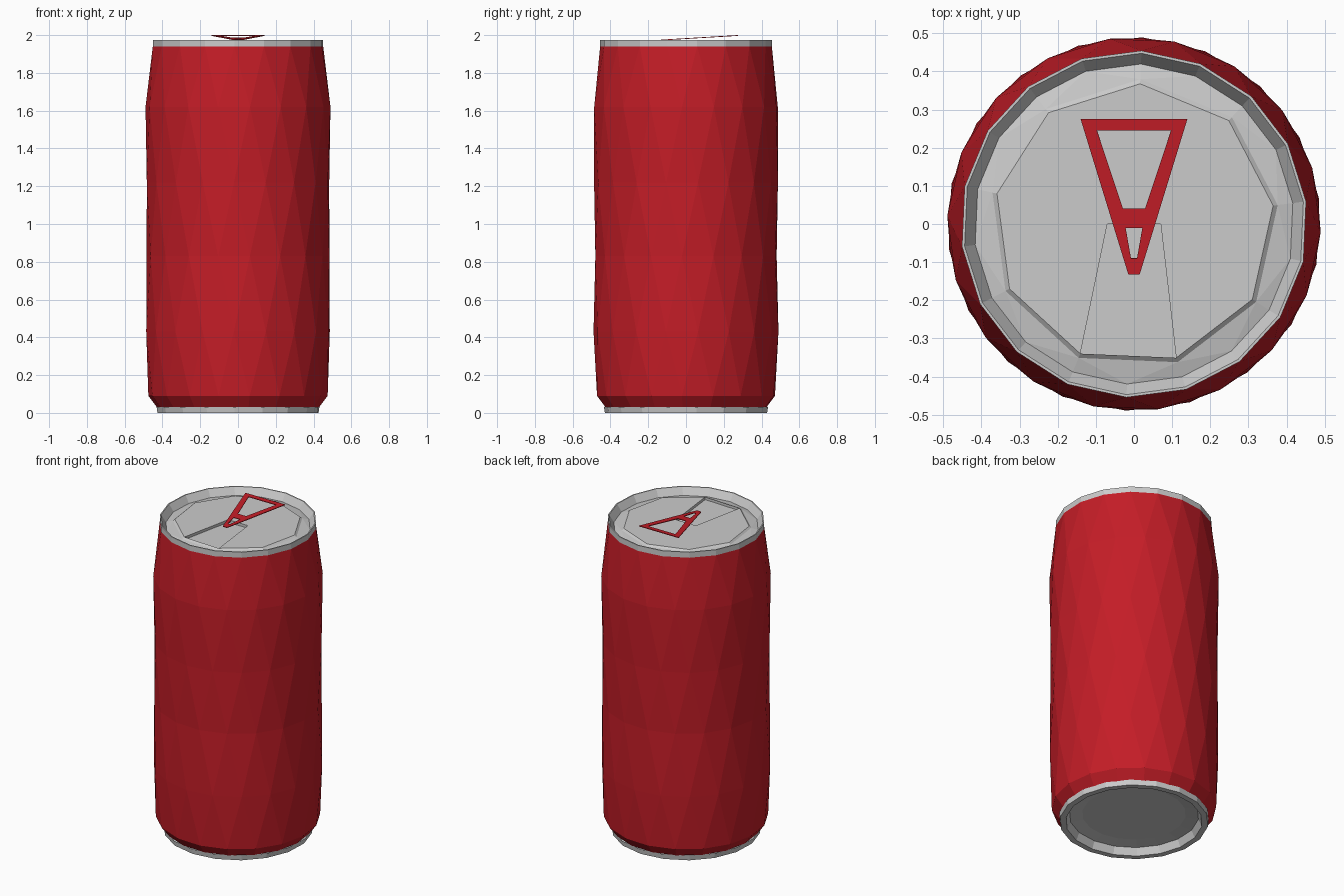
import bpy
from math import cos, sin, radians

if "Cube" in bpy.data.objects:
    bpy.data.objects.remove(bpy.data.objects["Cube"])

SIDES = 18
A0 = 7.5  # angle of the first corner, degrees


def material(name, color):
    m = bpy.data.materials.new(name)
    m.diffuse_color = color
    m.use_nodes = True
    m.node_tree.nodes["Principled BSDF"].inputs["Base Color"].default_value = m.diffuse_color
    return m


def add_object(name, verts, faces, mat):
    me = bpy.data.meshes.new(name)
    me.from_pydata(verts, [], faces)
    me.update()
    me.materials.append(mat)
    ob = bpy.data.objects.new(name, me)
    bpy.context.collection.objects.link(ob)
    return ob


def ring(r, z, n=SIDES, shift=0.0):
    return [(r * cos(radians(A0 + shift + i * 360 / n)),
             r * sin(radians(A0 + shift + i * 360 / n)), z) for i in range(n)]


def lathe(name, profile, mat, cap_last=False):
    """Stack rings (radius, z) with quads."""
    verts, faces, n = [], [], SIDES
    for r, z in profile:
        verts += ring(r, z)
    for k in range(len(profile) - 1):
        a, b = k * n, (k + 1) * n
        for i in range(n):
            j = (i + 1) % n
            faces.append((a + i, a + j, b + j, b + i))
    if cap_last:
        faces.append(tuple(range((len(profile) - 1) * n, len(profile) * n)))
    return add_object(name, verts, faces, mat)


red = material("red", (0.55, 0.012, 0.02, 1))
grey = material("metal", (0.6, 0.6, 0.6, 1))

# Faceted body: every other ring is turned half a step, giving diamonds
levels = [(0.43, 0.03, 10), (0.475, 0.09, 10), (0.49, 0.43, 0), (0.484, 0.83, 10),
          (0.487, 1.22, 0), (0.49, 1.62, 10), (0.455, 1.94, 0)]
verts, faces = [], []
for r, z, s in levels:
    verts += ring(r, z, shift=s)
for k in range(len(levels) - 1):
    a, b = k * SIDES, (k + 1) * SIDES
    for i in range(SIDES):
        j = (i + 1) % SIDES
        if levels[k][2] == levels[k + 1][2]:
            faces.append((a + i, a + j, b + j, b + i))
        elif levels[k][2]:
            faces += [(a + i, a + j, b + j), (a + i, b + j, b + i)]
        else:
            faces += [(a + i, a + j, b + i), (a + j, b + j, b + i)]
add_object("can_body", verts, faces, red)

# Top rim, ending at the groove around the lid
lathe("top_rim", [(0.455, 1.937), (0.455, 1.975), (0.448, 1.975), (0.42, 1.93)], grey)

# Base: foot ring and recessed underside (rings listed from the inside out)
base = lathe("base", [(0.435, 0.032), (0.43, 0.0), (0.395, 0.0), (0.375, 0.045)][::-1], grey)
lathe("base_recess", [(0.375, 0.045), (0.30, 0.055)], grey, cap_last=True)

# Nine-sided lid with a notch for the mouth
outer = ring(0.42, 1.93)
lip = ring(0.38, 1.942, 9)
top = ring(0.368, 1.952, 9)
verts = outer + lip + top
faces = []
L, T = 18, 27
for k in range(9):
    k2, m = (k + 1) % 9, (2 * k + 2) % 18
    faces += [(2 * k, 2 * k + 1, L + k), (2 * k + 1, m, L + k2),
              (2 * k + 1, L + k2, L + k), (L + k, L + k2, T + k2, T + k)]
# the mouth corners are lid corners 6 (left) and 7 (right)
left = min(range(9), key=lambda i: abs(top[i][0] + 0.14) + abs(top[i][1] + 0.34))
right = (left + 1) % 9
verts += [(-0.07, 0.0, 1.952), (0.07, 0.0, 1.952)]
loop = [T + (right + i) % 9 for i in range(9)]
faces.append(tuple(loop + [36, 37]))
# sunken mouth panel and its walls
edge = [T + left, T + right, 37, 36]
start = len(verts)
verts += [(verts[i][0], verts[i][1], 1.935) for i in edge]
faces.append(tuple(start + i for i in range(4)))
for i in range(4):
    j = (i + 1) % 4
    faces.append((edge[i], edge[j], start + j, start + i))
add_object("lid", verts, faces, grey)


# Pull tab: tilted wedge frame with a cross bar
def tab_z(y):
    return 1.976 + (y + 0.13) * 0.024 / 0.405


def pt(x, y):
    return (x, y, tab_z(y))


half = [(0.14, 0.275), (0.097, 0.245), (0.029, 0.04), (0.022, -0.01),
        (0.008, -0.09), (0.015, -0.132)]
verts = [pt(x, y) for x, y in half] + [pt(-x, y) for x, y in half]
faces = [(0, 6, 7, 1), (2, 8, 9, 3), (4, 10, 11, 5),
         (0, 1, 2, 3, 4, 5), (11, 10, 9, 8, 7, 6)]
tab = add_object("pull_tab", verts, [f[::-1] if f[0] == 0 and len(f) == 6 else f for f in faces], red)
solid = tab.modifiers.new("thickness", 'SOLIDIFY')
solid.thickness = 0.004
solid.offset = -1

# Make all face directions consistent
import bmesh
for ob in bpy.data.objects:
    bm = bmesh.new()
    bm.from_mesh(ob.data)
    bmesh.ops.recalc_face_normals(bm, faces=bm.faces)
    if ob.name in ("lid", "pull_tab"):
        if sum(f.normal.z * f.calc_area() for f in bm.faces) < 0:
            bmesh.ops.reverse_faces(bm, faces=bm.faces)
    if ob.name == "base_recess":
        if sum(f.normal.z * f.calc_area() for f in bm.faces) > 0:
            bmesh.ops.reverse_faces(bm, faces=bm.faces)
    bm.to_mesh(ob.data)
    bm.free()
